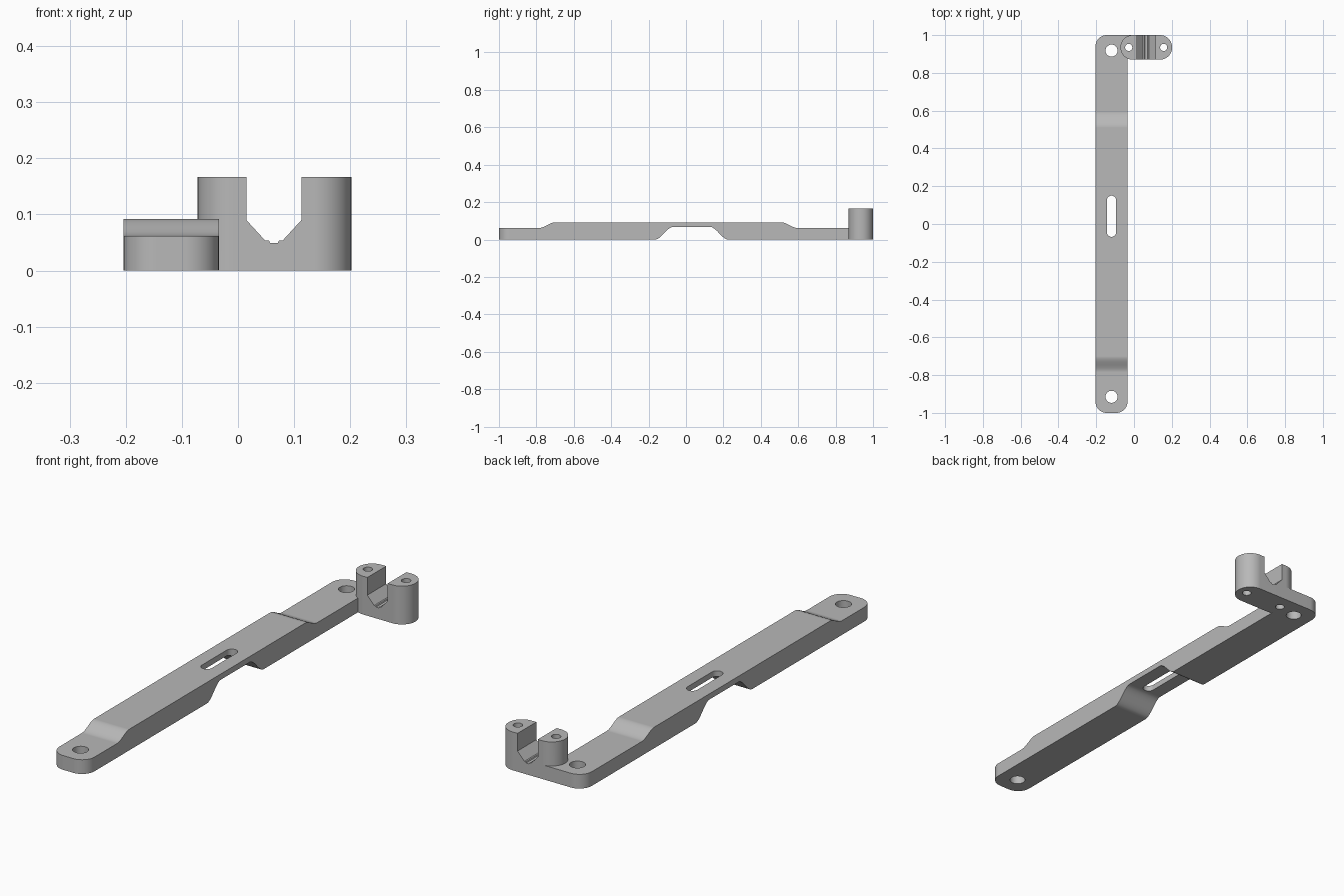
import bpy, bmesh, math

cube = bpy.data.objects.get("Cube")
if cube:
    bpy.data.objects.remove(cube, do_unlink=True)

grey = bpy.data.materials.new("plain grey")
grey.use_nodes = True
GREY = (0.48, 0.48, 0.48, 1)
grey.diffuse_color = GREY
grey.node_tree.nodes["Principled BSDF"].inputs["Base Color"].default_value = GREY


def prism(name, points, axis, low, high):
    """Extrude a 2D outline along the given axis."""
    place = {"x": lambda a, b, c: (c, a, b),
             "y": lambda a, b, c: (a, c, b),
             "z": lambda a, b, c: (a, b, c)}[axis]
    bm = bmesh.new()
    rings = [[bm.verts.new(place(a, b, c)) for a, b in points] for c in (low, high)]
    for ring in rings:
        bm.faces.new(ring)
    n = len(points)
    for i in range(n):
        j = (i + 1) % n
        bm.faces.new((rings[0][i], rings[0][j], rings[1][j], rings[1][i]))
    bmesh.ops.recalc_face_normals(bm, faces=bm.faces)
    mesh = bpy.data.meshes.new(name)
    bm.to_mesh(mesh)
    bm.free()
    mesh.materials.append(grey)
    obj = bpy.data.objects.new(name, mesh)
    bpy.context.collection.objects.link(obj)
    return obj


def rounded(x0, x1, y0, y1, r, steps=10):
    """Rounded rectangle outline, without doubled points."""
    pts = []
    corners = ((x1 - r, y1 - r), (x0 + r, y1 - r), (x0 + r, y0 + r), (x1 - r, y0 + r))
    for k, (cx, cy) in enumerate(corners):
        for i in range(steps + 1):
            t = (k + i / steps) * math.pi / 2
            p = (cx + r * math.cos(t), cy + r * math.sin(t))
            if not any(math.dist(p, q) < 1e-5 for q in pts):
                pts.append(p)
    return pts


def circle(cx, cy, r):
    return rounded(cx - r, cx + r, cy - r, cy + r, r, 8)


def ramp(y0, z0, y1, z1, steps=12):
    """S-shaped blend between two heights."""
    pts = []
    for i in range(steps + 1):
        t = i / steps
        pts.append((y0 + (y1 - y0) * t, z0 + (z1 - z0) * t * t * (3 - 2 * t)))
    return pts


def combine(target, tool, operation):
    mod = target.modifiers.new("cut", "BOOLEAN")
    mod.object, mod.operation, mod.solver = tool, operation, "EXACT"
    bpy.ops.object.select_all(action="DESELECT")
    bpy.context.view_layer.objects.active = target
    target.select_set(True)
    bpy.ops.object.modifier_apply(modifier=mod.name)
    bpy.data.objects.remove(tool, do_unlink=True)


# Long bar: side profile with raised middle and arched underside
MID, LEFT, RIGHT = -0.119, -0.204, -0.034
END, TOP, ARCH = 0.062, 0.092, 0.067
profile = ([(-1.1, 0), (-1.1, END)] + ramp(-0.785, END, -0.70, TOP)
           + ramp(0.51, TOP, 0.595, END) + [(1.1, END), (1.1, 0)]
           + ramp(0.225, 0, 0.13, ARCH) + ramp(-0.07, ARCH, -0.165, 0))
bracket = prism("mounting_bracket", profile, "x", -0.3, 0.1)
combine(bracket, prism("bar_outline", rounded(LEFT, RIGHT, -1, 1, 0.06), "z", -0.1, 0.3),
        "INTERSECT")

# Upright clamp block with a V-bottomed channel
clamp = prism("clamp_block", rounded(-0.072, 0.202, 0.87, 1, 0.065), "z", 0, 0.167)
half = [(0.049, 0.3), (0.049, 0.09), (0.016, 0.054), (0.009, 0.054), (0.007, 0.049)]
channel = [(0.064 - a, z) for a, z in half] + [(0.064 + a, z) for a, z in reversed(half)]
combine(clamp, prism("channel_cutter", channel, "y", 0.8, 1.1), "DIFFERENCE")

# Web that squares the corner between bar and clamp
web = [(-0.095, 0.935), (0, 0.935), (0, 1), (-0.095, 1)]
combine(bracket, prism("corner_web", web, "z", 0, END), "UNION")
combine(bracket, clamp, "UNION")

# Screw holes and centre slot
openings = [circle(MID, -0.915, 0.032), circle(MID, 0.918, 0.032),
            circle(-0.028, 0.935, 0.019), circle(0.157, 0.935, 0.019),
            rounded(MID - 0.024, MID + 0.024, -0.068, 0.15, 0.024)]
for outline in openings:
    combine(bracket, prism("opening_cutter", outline, "z", -0.1, 0.3), "DIFFERENCE")

# Smooth curves, crisp edges, flat large faces
bpy.ops.object.select_all(action="DESELECT")
bracket.select_set(True)
bpy.context.view_layer.objects.active = bracket
bpy.ops.object.shade_smooth_by_angle(angle=math.radians(30))
normals = bracket.modifiers.new("face normals", "WEIGHTED_NORMAL")
normals.keep_sharp = True
